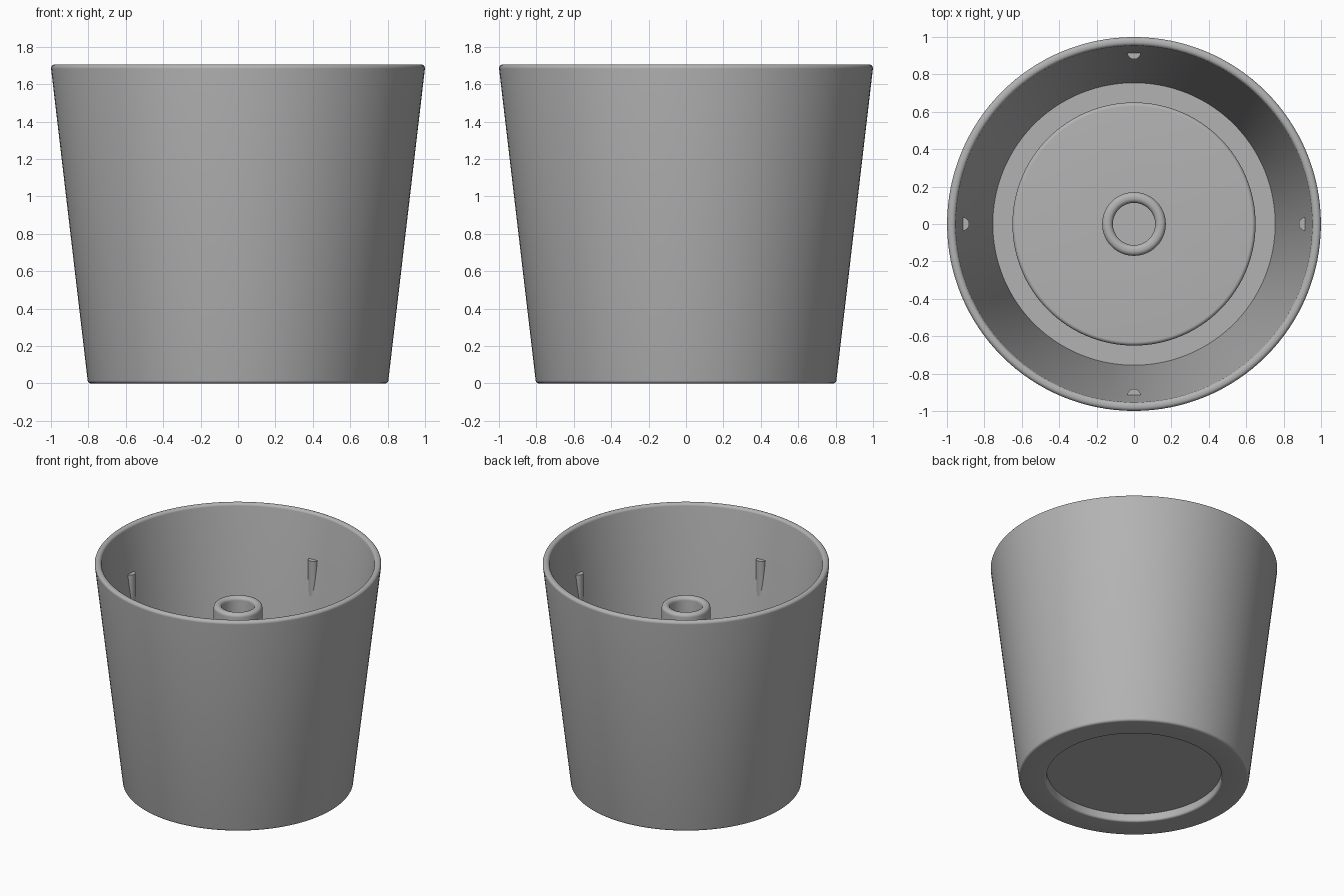
import bpy, bmesh, math
from mathutils import Vector

cube = bpy.data.objects.get("Cube")
if cube:
    bpy.data.objects.remove(cube, do_unlink=True)

SEGMENTS = 128

grey = bpy.data.materials.new("plain grey")
grey.use_nodes = True
COLOUR = (0.45, 0.45, 0.45, 1)
grey.diffuse_color = COLOUR
grey.node_tree.nodes["Principled BSDF"].inputs["Base Color"].default_value = COLOUR


def finish(bm, name):
    bmesh.ops.recalc_face_normals(bm, faces=bm.faces)
    mesh = bpy.data.meshes.new(name)
    bm.to_mesh(mesh)
    bm.free()
    mesh.materials.append(grey)
    obj = bpy.data.objects.new(name, mesh)
    bpy.context.collection.objects.link(obj)
    bpy.ops.object.select_all(action='DESELECT')
    obj.select_set(True)
    bpy.context.view_layer.objects.active = obj
    bpy.ops.object.shade_smooth_by_angle(angle=math.radians(35))


def rounded(corners, steps=5):
    """Profile points from (radius, height, fillet) corners."""
    points = []
    for i, (r, z, fillet) in enumerate(corners):
        p = Vector((r, z))
        if not fillet:
            points.append(p)
            continue
        a = (Vector(corners[i - 1][:2]) - p).normalized()
        b = (Vector(corners[i + 1][:2]) - p).normalized()
        half = a.angle(b) / 2
        centre = p + (a + b).normalized() * fillet / math.sin(half)
        start = p + a * fillet / math.tan(half) - centre
        end = p + b * fillet / math.tan(half) - centre
        for k in range(steps + 1):
            points.append(centre + start.lerp(end, k / steps).normalized() * fillet)
    return points


def lathe(name, corners):
    bm = bmesh.new()
    verts = [bm.verts.new((p.x, 0, p.y)) for p in rounded(corners)]
    edges = [bm.edges.new(pair) for pair in zip(verts, verts[1:])]
    bmesh.ops.spin(bm, geom=verts + edges, cent=(0, 0, 0), axis=(0, 0, 1),
                   angle=math.tau, steps=SEGMENTS, use_merge=True)
    bmesh.ops.remove_doubles(bm, verts=bm.verts, dist=0.0001)
    finish(bm, name)


# Tapered pot: recessed underside, wall, rim, raised floor and central tube
lathe("pot", [
    (0, 0.06, 0), (0.61, 0.06, 0), (0.61, 0, 0.015),
    (0.802, 0, 0.018), (1.002, 1.705, 0.02), (0.955, 1.705, 0.02),
    (0.755, 0.045, 0), (0.65, 0.045, 0), (0.65, 0.105, 0.02),
    (0.17, 0.105, 0), (0.17, 1.375, 0.025), (0.113, 1.375, 0.025),
    (0.113, 0.105, 0), (0, 0.105, 0),
])


# Four half-round support ribs that run out into the sloping wall
def rib(name, angle, reach=0.917, radius=0.036, bottom=1.04, top=1.37):
    bm = bmesh.new()
    out = Vector((math.cos(angle), math.sin(angle), 0))
    side = Vector((-out.y, out.x, 0))
    ring = []
    for k in range(17):
        t = math.pi * k / 16
        p = out * (reach - radius * math.sin(t)) + side * radius * math.cos(t)
        ring.append(bm.verts.new((p.x, p.y, bottom)))
    face = bm.faces.new(ring)
    new = bmesh.ops.extrude_face_region(bm, geom=[face])["geom"]
    bmesh.ops.translate(bm, vec=(0, 0, top - bottom),
                        verts=[g for g in new if isinstance(g, bmesh.types.BMVert)])
    finish(bm, name)


for i, place in enumerate(("left", "back", "right", "front")):
    rib(place + "_rib", i * math.pi / 2)
